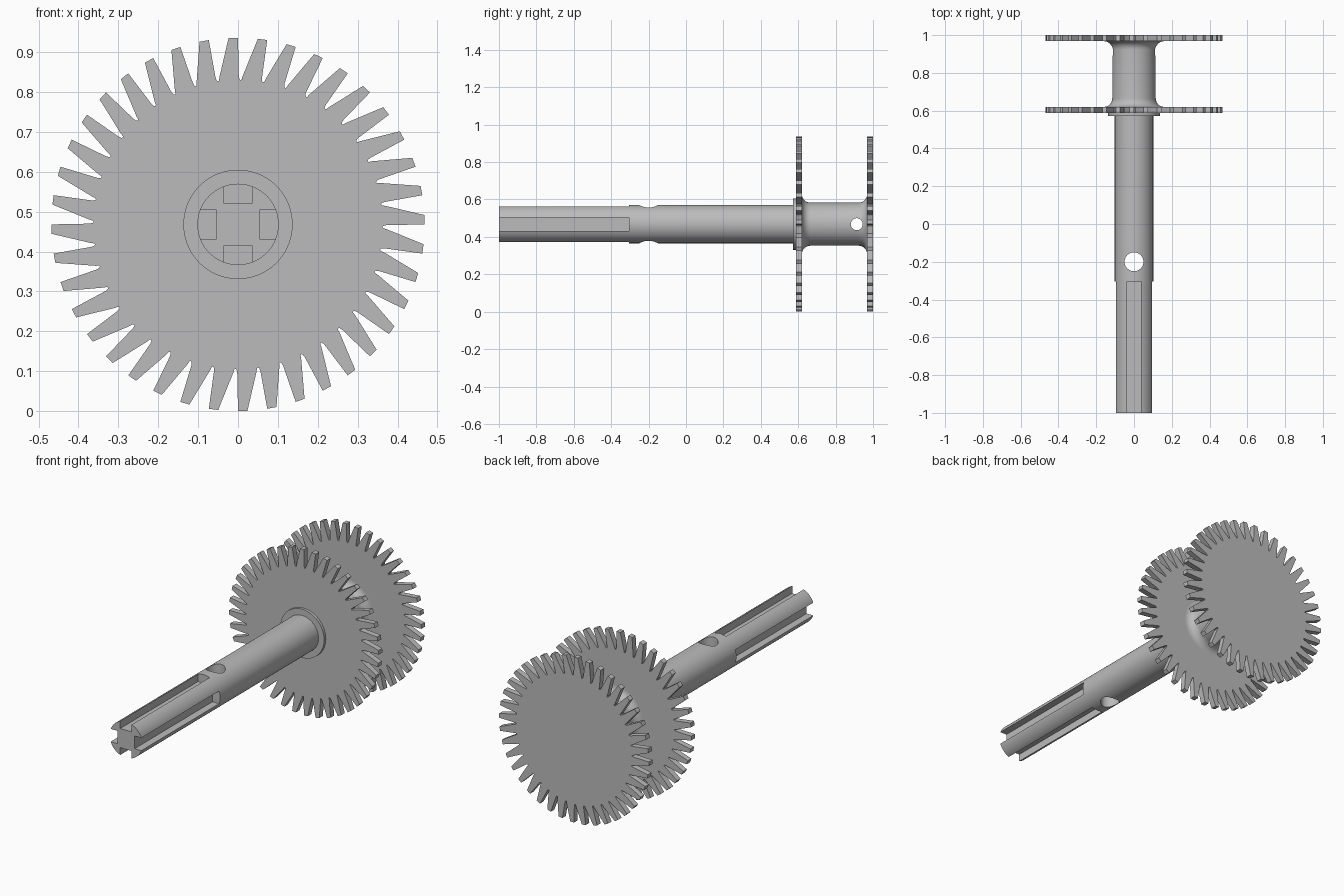
import bpy, bmesh
from math import pi, sin, cos, radians
from mathutils import Matrix, Vector

cube = bpy.data.objects.get("Cube")
if cube:
    bpy.data.objects.remove(cube, do_unlink=True)

AXIS_Z = 0.468          # height of the shaft axis
TEETH = 40

steel = bpy.data.materials.new("grey_steel")
steel.use_nodes = True
GREY = (0.5, 0.5, 0.5, 1)
steel.diffuse_color = GREY
steel.node_tree.nodes["Principled BSDF"].inputs["Base Color"].default_value = GREY


def finish(name, bm):
    bmesh.ops.recalc_face_normals(bm, faces=bm.faces)
    mesh = bpy.data.meshes.new(name)
    bm.to_mesh(mesh)
    bm.free()
    mesh.materials.append(steel)
    obj = bpy.data.objects.new(name, mesh)
    bpy.context.collection.objects.link(obj)
    return obj


def lathe(name, profile, steps=72):
    """Revolve (radius, y) points about the shaft axis."""
    bm = bmesh.new()
    verts = [bm.verts.new((r, y, AXIS_Z)) for r, y in profile]
    edges = [bm.edges.new(pair) for pair in zip(verts, verts[1:])]
    bmesh.ops.spin(bm, geom=verts + edges, cent=(0, 0, AXIS_Z), axis=(0, 1, 0),
                   angle=2 * pi, steps=steps)
    bmesh.ops.remove_doubles(bm, verts=bm.verts, dist=1e-5)
    return finish(name, bm)


def cylinder(name, radius, axis, y):
    """Drill running along the given axis through the shaft centre."""
    bm = bmesh.new()
    turn = Vector((0, 0, 1)).rotation_difference(Vector(axis)).to_matrix().to_4x4()
    bmesh.ops.create_cone(bm, cap_ends=True, segments=40, radius1=radius, radius2=radius,
                          depth=0.5, matrix=Matrix.Translation((0, y, AXIS_Z)) @ turn)
    return finish(name, bm)


def box(name, lo, hi, spin):
    """Box around the shaft axis, turned about it by spin."""
    lo, hi = Vector(lo), Vector(hi)
    bm = bmesh.new()
    bmesh.ops.create_cube(bm, size=1)
    bmesh.ops.scale(bm, vec=hi - lo, verts=bm.verts)
    bmesh.ops.translate(bm, vec=(lo + hi) / 2, verts=bm.verts)
    bm.transform(Matrix.Translation((0, 0, AXIS_Z)) @ Matrix.Rotation(spin, 4, 'Y'))
    return finish(name, bm)


def cut(obj, cutters):
    """Subtract the cutters, bake the result and drop the cutters."""
    for cutter in cutters:
        mod = obj.modifiers.new("cut", 'BOOLEAN')
        mod.operation, mod.solver, mod.object = 'DIFFERENCE', 'EXACT', cutter
    graph = bpy.context.evaluated_depsgraph_get()
    mesh = bpy.data.meshes.new_from_object(obj.evaluated_get(graph))
    obj.modifiers.clear()
    obj.data = mesh
    for cutter in cutters:
        bpy.data.objects.remove(cutter, do_unlink=True)


def smooth(obj):
    bpy.ops.object.select_all(action='DESELECT')
    obj.select_set(True)
    bpy.context.view_layer.objects.active = obj
    bpy.ops.object.shade_smooth_by_angle(angle=radians(30))


def gear(name, y0, y1):
    """Flat toothed wheel with slightly raked teeth and rounded roots."""
    tooth = [(0.372, 89.7), (0.468, 90), (0.468, 92.9), (0.372, 97.2),
             (0.364, 97.5), (0.362, 97.95), (0.364, 98.4)]
    bm = bmesh.new()
    ring = []
    for k in range(TEETH):
        for r, deg in tooth:
            a = radians(deg) + k * 2 * pi / TEETH
            ring.append(bm.verts.new((r * cos(a), y0, AXIS_Z + r * sin(a))))
    face = bm.faces.new(ring)
    new = bmesh.ops.extrude_face_region(bm, geom=[face])["geom"]
    moved = [v for v in new if isinstance(v, bmesh.types.BMVert)]
    bmesh.ops.translate(bm, vec=(0, y1 - y0, 0), verts=moved)
    return finish(name, bm)


# Toothed wheels
FRONT, BACK = (0.588, 0.62), (0.968, 1.0)
gear("front_gear", *FRONT)
gear("rear_gear", *BACK)

# Shaft with four end slots and a vertical cross hole
shaft = lathe("shaft", [(0, -1), (0.102, -1), (0.102, 0.6), (0, 0.6)])
slots = [box("slot_cutter", (-0.036, -1.1, 0.054), (0.036, -0.305, 0.2), i * pi / 2)
         for i in range(4)]
cut(shaft, slots + [cylinder("hole_cutter", 0.05, (0, 0, 1), -0.2)])
smooth(shaft)

# Collar in front of the first wheel
smooth(lathe("collar", [(0, 0.573), (0.137, 0.573), (0.137, 0.6), (0, 0.6)]))

# Hub between the wheels, filleted into both, with a sideways pin hole
HUB_R, FILLET = 0.115, 0.045
arc = [(HUB_R + FILLET * (1 - sin(t)), FILLET * (1 - cos(t)))
       for t in (i * pi / 16 for i in range(9))]
near = [(r, FRONT[1] + d) for r, d in arc]
far = [(r, BACK[0] - d) for r, d in reversed(arc)]
hub = lathe("hub", [(0, 0.605), (near[0][0], 0.605)] + near + far
            + [(far[-1][0], 0.98), (0, 0.98)])
cut(hub, [cylinder("pin_hole_cutter", 0.032, (1, 0, 0), 0.913)])
smooth(hub)
